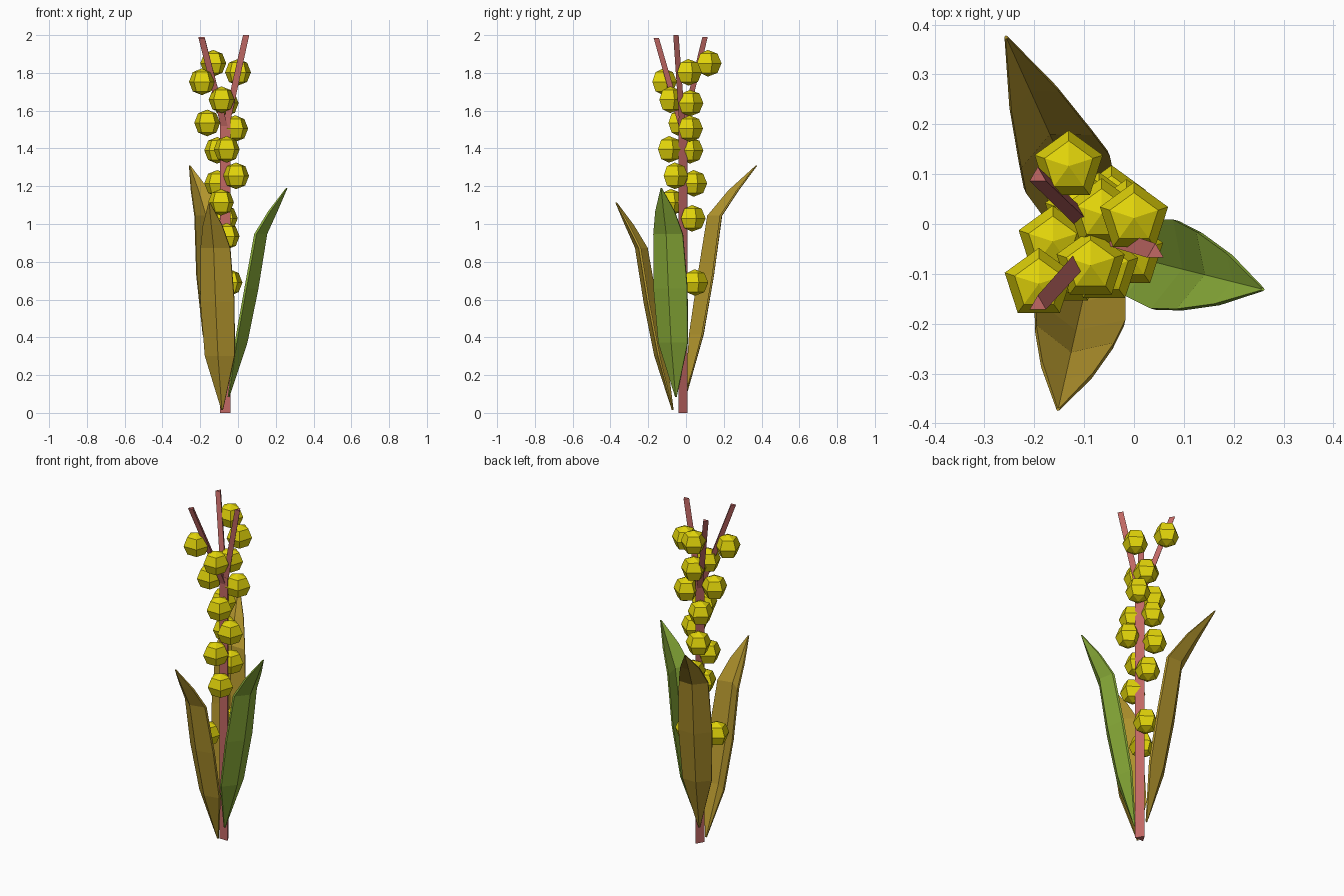
import bpy, bmesh, math
from mathutils import Vector

if "Cube" in bpy.data.objects:
    bpy.data.objects.remove(bpy.data.objects["Cube"])


def material(name, rgb):
    m = bpy.data.materials.new(name)
    m.diffuse_color = (*rgb, 1)
    m.use_nodes = True
    m.node_tree.nodes["Principled BSDF"].inputs["Base Color"].default_value = m.diffuse_color
    return m


STEM = material("dusty red", (0.54, 0.14, 0.13))
BERRY = material("yellow", (0.76, 0.66, 0.003))
GOLD = material("dry gold", (0.44, 0.295, 0.026))
GREEN = material("leaf green", (0.25, 0.41, 0.04))


def loft(name, rings, mat):
    """Skin a list of equal rings of points and cap both ends."""
    bm = bmesh.new()
    vs = [[bm.verts.new(p) for p in ring] for ring in rings]
    n = len(rings[0])
    for a, b in zip(vs, vs[1:]):
        for i in range(n):
            j = (i + 1) % n
            bm.faces.new((a[i], a[j], b[j], b[i]))
    bm.faces.new(vs[0])
    bm.faces.new(vs[-1])
    bmesh.ops.recalc_face_normals(bm, faces=bm.faces)
    me = bpy.data.meshes.new(name)
    bm.to_mesh(me)
    bm.free()
    me.materials.append(mat)
    ob = bpy.data.objects.new(name, me)
    bpy.context.collection.objects.link(ob)
    return ob


def ring(c, r, n):
    """Horizontal polygon with one corner towards the back."""
    return [Vector(c) + Vector((r * math.cos(a), r * math.sin(a), 0))
            for a in (math.pi / 2 + math.tau * i / n for i in range(n))]


# Three-sided stem and its three twigs
loft("stem", [ring((-0.068, -0.023, 0), 0.032, 3),
              ring((-0.068, -0.023, 1.56), 0.032, 3)], STEM)
for tip in ((-0.193, 0.096, 1.99), (-0.193, -0.162, 1.985), (0.043, -0.058, 2.0)):
    loft("twig", [ring((-0.068, -0.023, 1.5), 0.021, 3), ring(tip, 0.019, 3)], STEM)

# Five-sided berries
R = 0.072
berries = [(-0.131, 0.116, 1.851), (-0.191, -0.12, 1.753), (0, 0.012, 1.803),
           (-0.087, -0.083, 1.658), (-0.065, 0.02, 1.64), (-0.163, -0.035, 1.535),
           (-0.015, 0.018, 1.505), (-0.11, 0.02, 1.39), (-0.06, -0.09, 1.395),
           (-0.01, -0.06, 1.255), (-0.11, 0.04, 1.215), (-0.09, -0.08, 1.115),
           (-0.07, 0.032, 1.03), (-0.06, -0.08, 0.935), (-0.045, 0.046, 0.69),
           (-0.135, -0.095, 0.635)]
bm = bmesh.new()
levels = [[bm.verts.new(p) for p in
           ring((0, 0, -R * math.cos(k * math.pi / 4)), R * math.sin(k * math.pi / 4), 5)]
          for k in (1, 2, 3)]
low, top = bm.verts.new((0, 0, -R * 0.98)), bm.verts.new((0, 0, R * 0.98))
for i in range(5):
    j = (i + 1) % 5
    bm.faces.new((low, levels[0][j], levels[0][i]))
    bm.faces.new((top, levels[2][i], levels[2][j]))
    for a, c in zip(levels, levels[1:]):
        bm.faces.new((a[i], a[j], c[j], c[i]))
mesh = bpy.data.meshes.new("berry")
bm.to_mesh(mesh)
bm.free()
mesh.materials.append(BERRY)
for b in berries:
    ob = bpy.data.objects.new("berry", mesh)
    ob.location = b
    bpy.context.collection.objects.link(ob)

# Keeled leaves: share of reach, share of height, half width, keel depth, thickness
STATIONS = [(0.0, 0.0, 0.004, 0.003, 0.006), (0.31, 0.26, 0.080, 0.038, 0.012),
            (0.50, 0.52, 0.092, 0.042, 0.012), (0.65, 0.78, 0.080, 0.038, 0.013),
            (0.83, 0.89, 0.052, 0.026, 0.012), (1.0, 1.0, 0.003, 0.002, 0.006)]


def leaf(name, base, tip, mat, bow=1.0):
    """bow below 1 keeps the lower leaf closer to the stem."""
    base, tip = Vector(base), Vector(tip)
    span = tip - base
    out = Vector((span.x, span.y, 0)).normalized()
    side = Vector((-out.y, out.x, 0))
    rings = []
    for k, (d, h, w, keel, th) in enumerate(STATIONS):
        d *= (bow, bow, bow, bow, (1 + bow) / 2, 1)[k]
        c = base + Vector((span.x * d, span.y * d, span.z * h))
        edge = c - out * keel
        rings.append([edge - side * w, c, edge + side * w,
                      edge + side * w - out * th, c - out * th, edge - side * w - out * th])
    loft(name, rings, mat)


leaf("front_leaf", (-0.085, -0.075, 0.015), (-0.153, -0.375, 1.115), GOLD)
leaf("back_leaf", (-0.09, 0.005, 0.1), (-0.258, 0.378, 1.31), GOLD, 0.77)
leaf("right_leaf", (-0.045, -0.055, 0.085), (0.262, -0.132, 1.19), GREEN)
